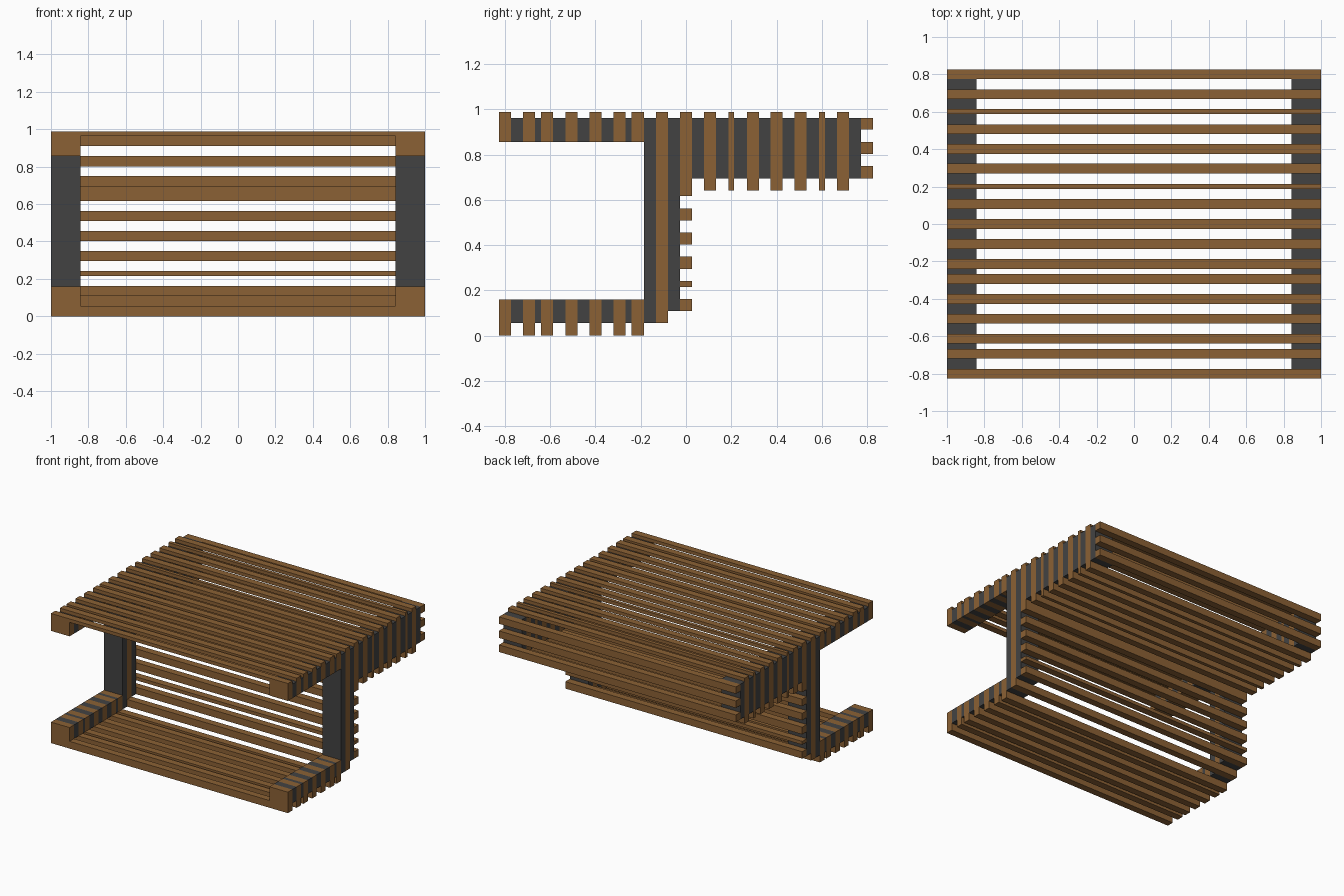
import bpy, bmesh

if "Cube" in bpy.data.objects:
    bpy.data.objects.remove(bpy.data.objects["Cube"])

X, XI = 1.0, 0.843           # outer half width, inner face of side frames
TOP, FRAME_TOP = 0.989, 0.963


def material(name, rgb):
    m = bpy.data.materials.new(name)
    m.diffuse_color = (*rgb, 1)
    m.use_nodes = True
    m.node_tree.nodes["Principled BSDF"].inputs["Base Color"].default_value = m.diffuse_color
    return m


wood = material("wood", (0.26, 0.12, 0.035))
dark = material("dark_grey", (0.055, 0.055, 0.055))


def finish(name, bm, mat):
    bmesh.ops.recalc_face_normals(bm, faces=bm.faces)
    me = bpy.data.meshes.new(name)
    bm.to_mesh(me)
    bm.free()
    me.materials.append(mat)
    ob = bpy.data.objects.new(name, me)
    bpy.context.collection.objects.link(ob)
    return ob


def prism(name, profile, y0, y1, mat):
    """Extrude an x-z outline from y0 to y1."""
    bm = bmesh.new()
    face = bm.faces.new([bm.verts.new((x, y0, z)) for x, z in profile])
    ext = bmesh.ops.extrude_face_region(bm, geom=[face])["geom"]
    verts = [v for v in ext if isinstance(v, bmesh.types.BMVert)]
    bmesh.ops.translate(bm, verts=verts, vec=(0, y1 - y0, 0))
    return finish(name, bm, mat)


def rect(x0, x1, z0, z1):
    return [(x0, z0), (x1, z0), (x1, z1), (x0, z1)]


def bracket(name, y0, y1, z_end, z_bar, z_face):
    """Slat whose ends turn through the side frames (U outline)."""
    prism(name, [(-X, z_end), (-X, z_face), (X, z_face), (X, z_end),
                 (XI, z_end), (XI, z_bar), (-XI, z_bar), (-XI, z_end)], y0, y1, wood)


def ring(name, y0, y1, z0, z1, zi0, zi1):
    """Closed rectangular hoop in x-z."""
    bm = bmesh.new()
    loops = [[bm.verts.new((x, y, z)) for x, z in r]
             for y in (y0, y1) for r in (rect(-X, X, z0, z1), rect(-XI, XI, zi0, zi1))]
    of, inf, ob, inb = loops
    for a, b in ((of, inf), (ob, inb), (of, ob), (inf, inb)):
        for i in range(4):
            j = (i + 1) % 4
            bm.faces.new((a[i], a[j], b[j], b[i]))
    finish(name, bm, wood)


def spacer(name, y0, y1, z0, z1):
    """Dark block of the side frame, mirrored to both sides."""
    ob = prism(name, rect(XI, X, z0, z1), y0, y1, dark)
    mod = ob.modifiers.new("Mirror", "MIRROR")
    mod.use_axis = (True, False, False)


# Front arms: top slats and base slats with dark spacers between them
arms = [(-0.827, -0.774), (-0.72, -0.667), (-0.64, -0.587), (-0.533, -0.48),
        (-0.427, -0.374), (-0.32, -0.267), (-0.24, -0.186)]
for i, (a, b) in enumerate(arms):
    bracket("front_top_slat", a, b, 0.856, FRAME_TOP, TOP)
    bracket("base_slat", a, b, 0.16, 0.055, 0.0)
    if i + 1 < len(arms):
        n = arms[i + 1][0]
        spacer("top_arm_spacer", b, n, 0.856, FRAME_TOP)
        spacer("base_arm_spacer", b, n, 0.055, 0.16)

# Upright posts: dark, wood hoop, dark
spacer("front_post", -0.186, -0.133, 0.055, FRAME_TOP)
ring("post_hoop", -0.133, -0.08, 0.055, TOP, 0.11, FRAME_TOP)
spacer("rear_post", -0.08, -0.027, 0.11, FRAME_TOP)

# Rear box: hoops with dark spacers
hoops = [(-0.027, 0.027), (0.08, 0.133), (0.187, 0.213), (0.27, 0.323),
         (0.374, 0.427), (0.48, 0.533), (0.588, 0.615), (0.667, 0.72)]
for i, (a, b) in enumerate(hoops):
    ring("box_hoop", a, b, 0.617 if i == 0 else 0.642, TOP, 0.695, FRAME_TOP)
    n = hoops[i + 1][0] if i + 1 < len(hoops) else 0.774
    spacer("box_spacer", b, n, 0.695, FRAME_TOP)

# Horizontal slats behind the posts and on the back of the box
for z0, z1 in [(0.11, 0.163), (0.216, 0.242), (0.295, 0.35), (0.403, 0.456), (0.51, 0.563)]:
    prism("post_back_slat", rect(-X, X, z0, z1), -0.027, 0.027, wood)
for z0, z1 in [(0.695, 0.749), (0.802, 0.856), (0.91, 0.963)]:
    prism("box_back_slat", rect(-X, X, z0, z1), 0.774, 0.827, wood)
